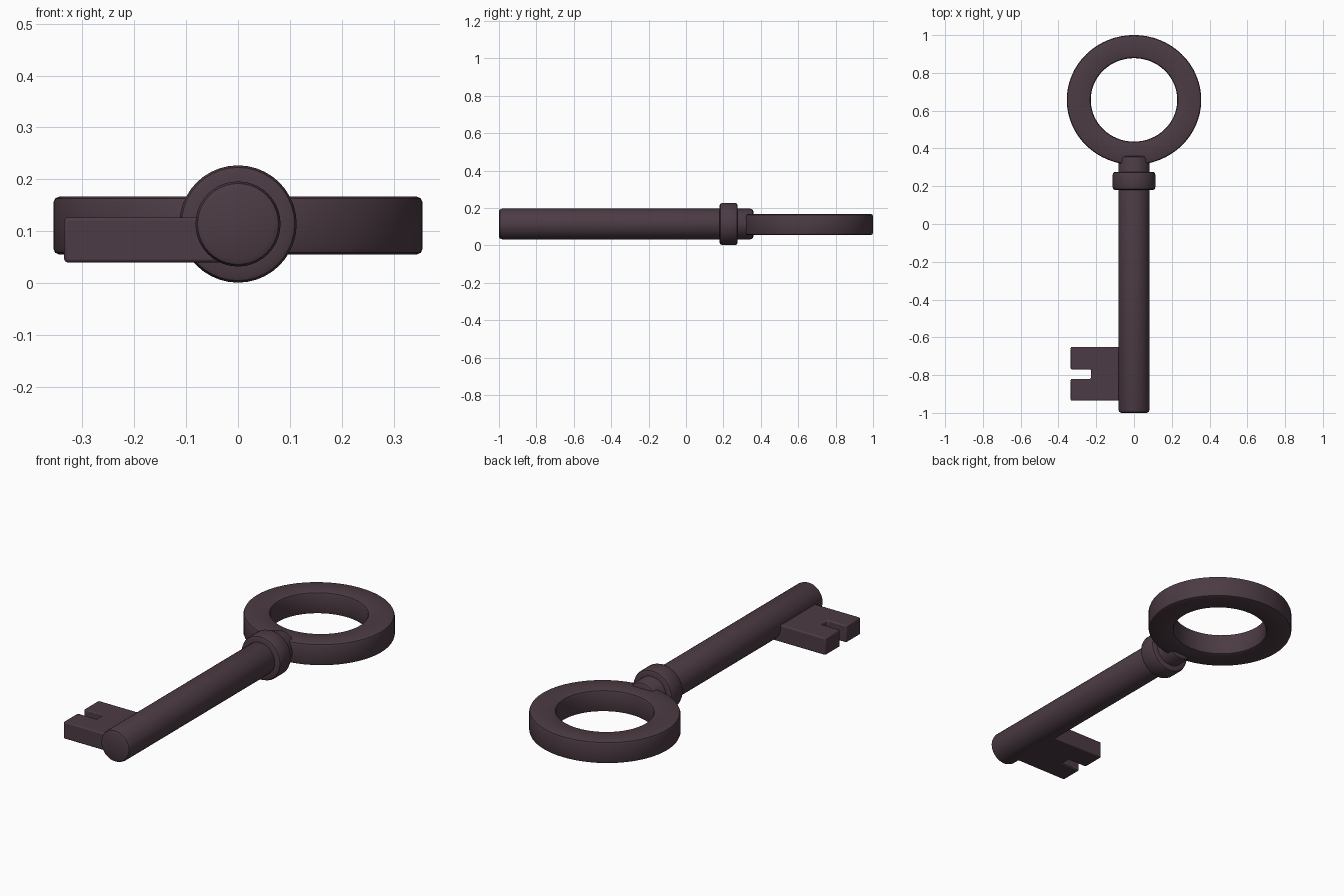
import bpy, bmesh, math

if "Cube" in bpy.data.objects:
    bpy.data.objects.remove(bpy.data.objects["Cube"])

iron = bpy.data.materials.new("dark iron")
iron.diffuse_color = (0.072, 0.044, 0.058, 1)
iron.use_nodes = True
iron.node_tree.nodes["Principled BSDF"].inputs["Base Color"].default_value = iron.diffuse_color
AXIS_Z = 0.114


def finish(name, bm, angle=40):
    bmesh.ops.recalc_face_normals(bm, faces=bm.faces)
    me = bpy.data.meshes.new(name)
    bm.to_mesh(me)
    bm.free()
    me.materials.append(iron)
    ob = bpy.data.objects.new(name, me)
    bpy.context.collection.objects.link(ob)
    bpy.ops.object.select_all(action='DESELECT')
    ob.select_set(True)
    bpy.context.view_layer.objects.active = ob
    bpy.ops.object.shade_smooth_by_angle(angle=math.radians(angle))
    return ob


def lathe(name, profile, place, sides, closed=False):
    """Spin (radius, height) points; place(cos, sin, r, h) gives the position."""
    bm = bmesh.new()
    rings = []
    for r, h in profile:
        rings.append([bm.verts.new(place(math.cos(a), math.sin(a), r, h))
                      for a in (2 * math.pi * i / sides for i in range(sides))])
    pairs = list(zip(rings, rings[1:]))
    if closed:
        pairs.append((rings[-1], rings[0]))
    for a, b in pairs:
        for i in range(sides):
            j = (i + 1) % sides
            bm.faces.new((a[i], a[j], b[j], b[i]))
    if not closed:
        bm.faces.new(rings[0])
        bm.faces.new(rings[-1])
    return finish(name, bm)


def along_y(c, s, r, h):
    return (r * c, h, AXIS_Z + r * s)


def around_z(c, s, r, h):
    return (r * c, 0.657 + 0.965 * r * s, h)


# Shaft with softly rounded tip and a short neck running into the bow
lathe("shaft", [(0.068, -1.0), (0.078, -0.995), (0.082, -0.983),
                (0.082, 0.345), (0.078, 0.355), (0.068, 0.36)], along_y, 40)

# Collar band
lathe("collar", [(0.07, 0.18), (0.1, 0.18), (0.109, 0.184), (0.113, 0.194),
                 (0.113, 0.262), (0.109, 0.272), (0.1, 0.276), (0.07, 0.276)],
      along_y, 40)

# Bow: flat ring with eased edges
lo, hi, r0, r1, b = 0.055, 0.167, 0.229, 0.356, 0.012
k = b * 0.3
lathe("bow_ring", [(r0, lo + b), (r0 + k, lo + k), (r0 + b, lo),
                   (r1 - b, lo), (r1 - k, lo + k), (r1, lo + b),
                   (r1, hi - b), (r1 - k, hi - k), (r1 - b, hi),
                   (r0 + b, hi), (r0 + k, hi - k), (r0, hi - b)],
      around_z, 64, closed=True)

# Bit: notched plate extruded upward
outline = [(-0.02, -0.935), (-0.335, -0.935), (-0.335, -0.82), (-0.228, -0.82),
           (-0.228, -0.77), (-0.335, -0.77), (-0.335, -0.65), (-0.02, -0.65)]
bm = bmesh.new()
face = bm.faces.new([bm.verts.new((x, y, 0.04)) for x, y in outline])
up = bmesh.ops.extrude_face_region(bm, geom=[face])
bmesh.ops.translate(bm, vec=(0, 0, 0.087),
                    verts=[v for v in up["geom"] if isinstance(v, bmesh.types.BMVert)])
bit = finish("bit", bm, 35)
bev = bit.modifiers.new("eased_edges", 'BEVEL')
bev.width = 0.006
bev.segments = 2

# Collar radius sets the ground contact
bpy.context.view_layer.update()
